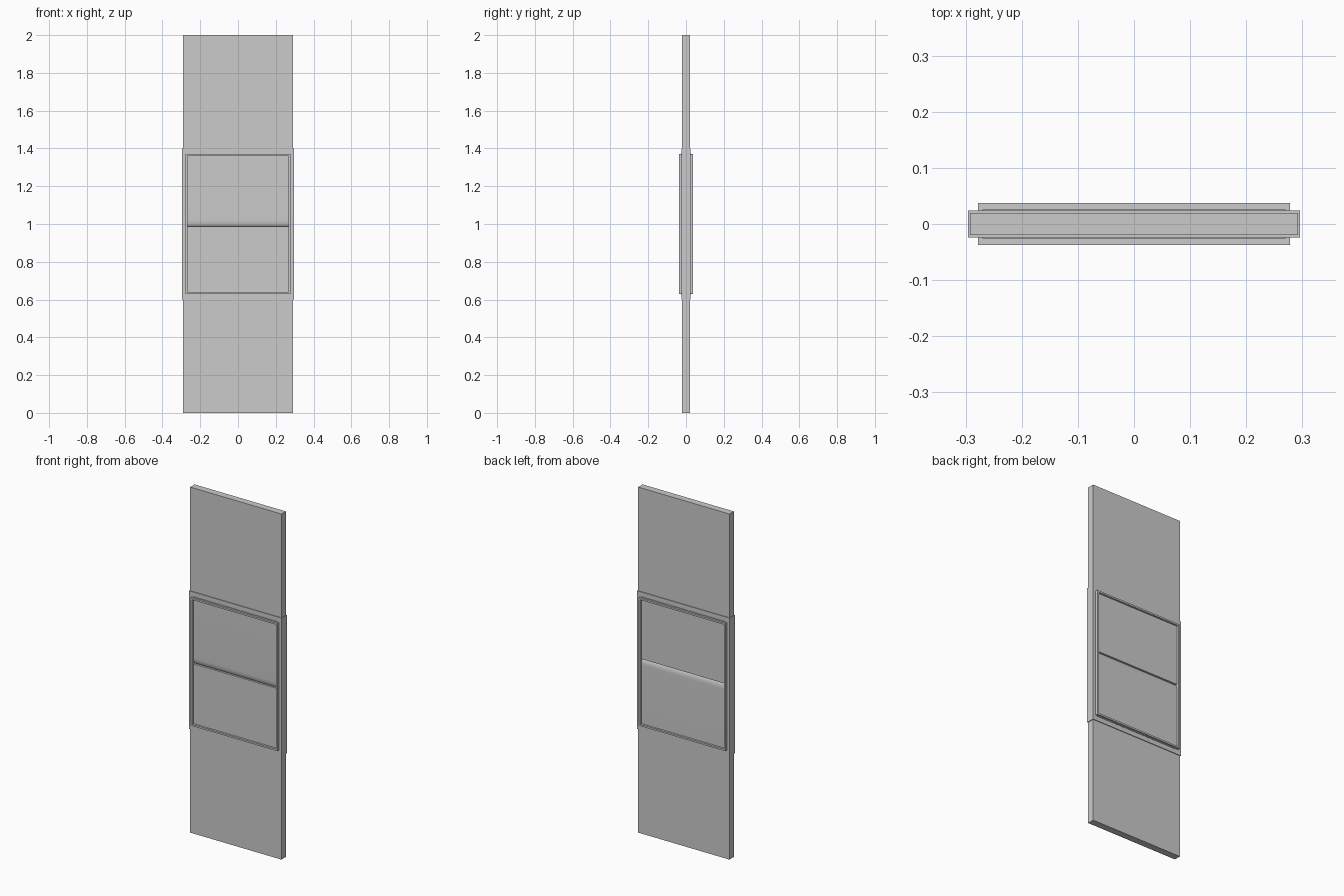
import bpy, math

if "Cube" in bpy.data.objects:
    bpy.data.objects.remove(bpy.data.objects["Cube"])


def make_mesh(name, verts, faces):
    me = bpy.data.meshes.new(name)
    me.from_pydata(verts, [], faces)
    me.update()
    ob = bpy.data.objects.new(name, me)
    bpy.context.collection.objects.link(ob)
    return ob


def box(name, hx, hy, z0, z1):
    bpy.ops.mesh.primitive_cube_add(size=1, location=(0, 0, (z0 + z1) / 2))
    ob = bpy.context.object
    ob.name = name
    ob.scale = (2 * hx, 2 * hy, z1 - z0)
    return ob


def ring(name, hx, hz, w, y0, y1):
    """Rectangular frame centred at z = 1, border width w, from y0 to y1."""
    v = []
    for y in (y0, y1):
        for d in (0, w):
            for sx, sz in ((-1, -1), (1, -1), (1, 1), (-1, 1)):
                v.append((sx * (hx - d), y, 1 + sz * (hz - d)))
    f = []
    for i in range(4):
        j = (i + 1) % 4
        f += [(i, j, j + 4, i + 4), (i + 8, i + 12, j + 12, j + 8),
              (i, i + 8, j + 8, j), (i + 4, j + 4, j + 12, i + 12)]
    return make_mesh(name, v, f)


# Door leaf above and below the middle section
box("lower_leaf", 0.292, 0.02, 0, 0.6)
box("upper_leaf", 0.292, 0.02, 1.4, 2)

# Surround and the thin raised rims on both sides
W = 0.01
ring("middle_surround", 0.296, 0.4, 0.296 - 0.278 + W, -0.024, 0.024)
for side, label in ((-1, "front"), (1, "back")):
    y0, y1 = sorted((side * 0.022, side * 0.037))
    ring(label + "_rim", 0.278, 0.37, W, y0, y1)

# Recessed infill: the upper half curls inward above a small ledge,
# and the back is the same profile turned half a revolution
Y, DEPTH, LOW, HIGH = 0.026, 0.014, -0.014, 0.022
half = [(-Y, 0.374)]
for i in range(9):
    a = math.radians(80 * i / 8)
    half.append((-Y + DEPTH * (1 - math.cos(a)),
                 HIGH - (HIGH - LOW) * math.sin(a) / math.sin(math.radians(80))))
half += [(-Y, LOW), (-Y, -0.374)]
profile = half + [(-y, -z) for y, z in half]
n, hx = len(profile), 0.27
verts = [(x, y, 1 + z) for x in (-hx, hx) for y, z in profile]
faces = [tuple(range(n)), tuple(range(2 * n - 1, n - 1, -1))]
faces += [(i, i + n, (i + 1) % n + n, (i + 1) % n) for i in range(n)]
infill = make_mesh("split_panel", verts, faces)
bpy.context.view_layer.objects.active = infill
infill.select_set(True)

# Consistent outward normals on every part
import bmesh
for ob in bpy.context.scene.objects:
    bm = bmesh.new()
    bm.from_mesh(ob.data)
    bmesh.ops.recalc_face_normals(bm, faces=bm.faces)
    bm.to_mesh(ob.data)
    bm.free()
    ob.select_set(ob == infill)
bpy.ops.object.shade_smooth_by_angle(angle=math.radians(30))
